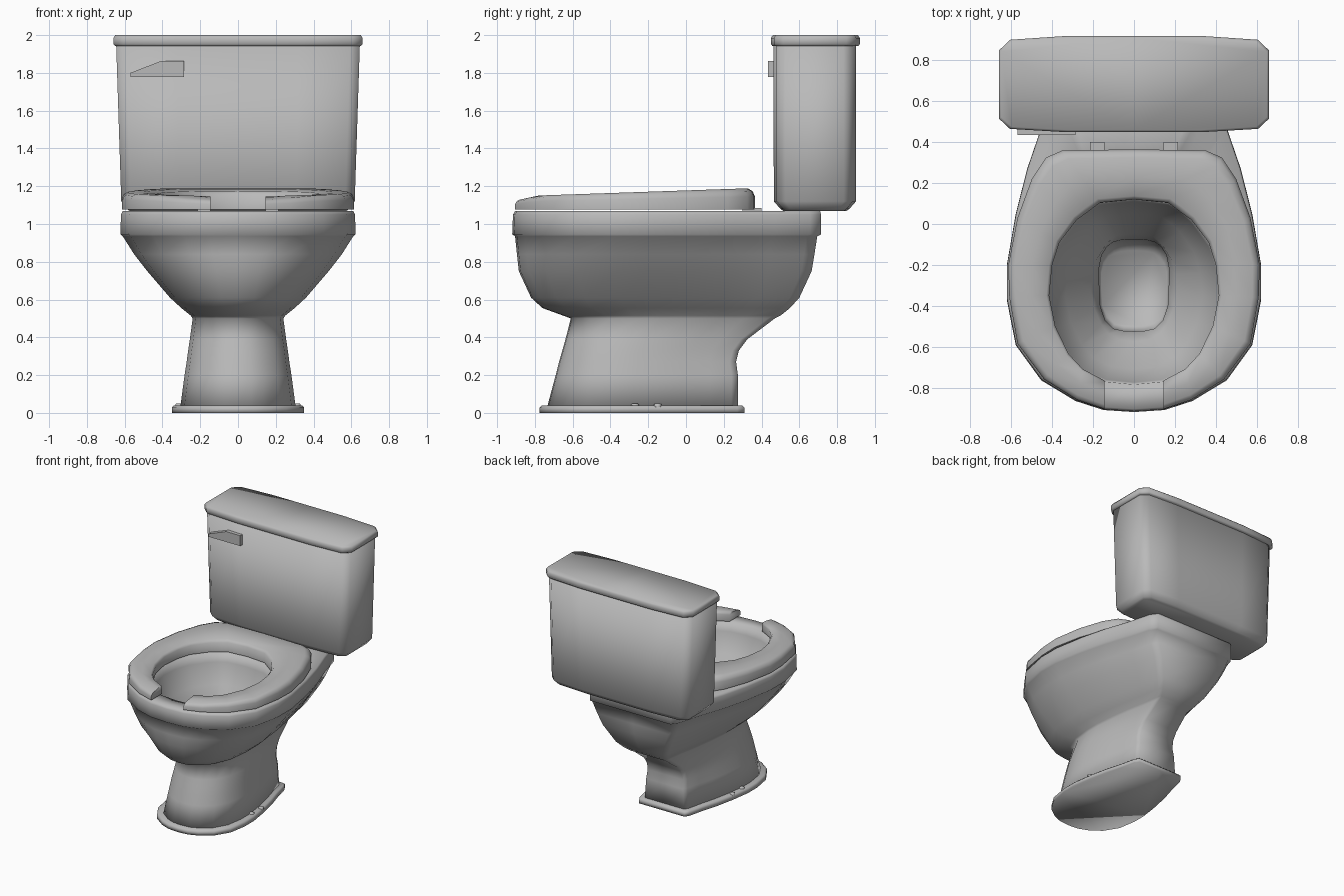
import bpy, bmesh, math

# normalised half outlines (x, y), front to back
BOWL = [(0, 0), (.24, .006), (.46, .033), (.73, .095), (.93, .2), (1, .335), (1, .44),
        (.93, .593), (.84, .728), (.73, .85), (.645, .965), (.58, 1), (0, 1)]
HOLE = [(0, 0), (.33, .015), (.6, .075), (.76, .16), (.92, .3), (1, .47), (.97, .62),
        (.88, .75), (.67, .885), (.54, .94), (.4, .98), (.2, .99), (0, 1)]
DRAIN = [(0, 0), (.3, .005), (.6, .03), (.83, .12), (.97, .27), (1, .5), (1, .7),
         (.93, .83), (.78, .92), (.6, .97), (.4, .99), (.2, 1), (0, 1)]
TANK = [(0, 0), (.5, 0), (.92, .035), (1, .14), (1, .85), (.92, .96), (.5, 1), (0, 1)]

# glazed grey
GREY = bpy.data.materials.new("glaze")
GREY.diffuse_color = (.49, .49, .49, 1)


def ring(half, z, front, back, hw):
    """Full mirrored loop scaled to a front, back and half width."""
    right = [(u * hw, front + v * (back - front), z) for u, v in half]
    return right + [(-x, y, z) for x, y, z in right[-2:0:-1]]


def finish(obj, angle):
    bpy.ops.object.select_all(action='DESELECT')
    bpy.context.view_layer.objects.active = obj
    obj.select_set(True)
    bpy.ops.object.shade_smooth_by_angle(angle=math.radians(angle))


def loft(name, rings, angle=80):
    """Closed rings skinned together with both ends capped."""
    bm = bmesh.new()
    loops = [[bm.verts.new(p) for p in r] for r in rings]
    n = len(loops[0])
    for a, b in zip(loops, loops[1:]):
        for i in range(n):
            j = (i + 1) % n
            bm.faces.new((a[i], a[j], b[j], b[i]))
    bm.faces.new(loops[0][::-1])
    bm.faces.new(loops[-1])
    bmesh.ops.recalc_face_normals(bm, faces=bm.faces[:])
    mesh = bpy.data.meshes.new(name)
    bm.to_mesh(mesh)
    bm.free()
    mesh.materials.append(GREY)
    obj = bpy.data.objects.new(name, mesh)
    bpy.context.collection.objects.link(obj)
    finish(obj, angle)
    return obj


def prism(name, profile, y0, y1):
    """An xz profile extruded along y."""
    return loft(name, [[(x, y, z) for x, z in profile] for y in (y0, y1)], 30)


# foot flange
loft("foot_flange", [ring(BOWL, *s) for s in (
    (0, -.775, .31, .35), (.028, -.775, .31, .35), (.04, -.762, .298, .338))], 180)

# pedestal, bowl, rim and basin in one skin
outer = [(.02, -.738, .275, .307), (.2, -.69, .275, .283), (.27, -.672, .265, .272),
         (.33, -.655, .28, .264), (.39, -.638, .325, .255), (.5, -.61, .47, .24),
         (.515, -.65, .5, .25), (.555, -.76, .55, .3), (.61, -.82, .6, .36),
         (.75, -.885, .665, .48), (.84, -.895, .68, .55), (.935, -.905, .695, .61),
         (.945, -.92, .715, .622), (1.05, -.916, .715, .62), (1.068, -.905, .71, .61)]
inner = [(1.068, -.785, .12, .43), (1.0, -.775, .11, .415), (.85, -.71, .05, .335),
         (.7, -.575, -.045, .21)]
drain = [(.63, -.525, -.075, .17), (.52, -.525, -.08, .172), (.45, -.5, -.13, .16)]
loft("bowl", [ring(BOWL, *s) for s in outer] + [ring(HOLE, *s) for s in inner]
     + [ring(DRAIN, *s) for s in drain], 180)

# floor bolts
for x in (-.312, .312):
    for y in (-.27, -.15):
        loft("floor_bolt", [[(x + r * math.cos(a * math.pi / 4), y + r * math.sin(a * math.pi / 4), z)
                             for a in range(8)] for r, z in ((.02, .03), (.02, .045), (.013, .05))])

# open-front seat: outer and inner edge of each cross-section, right half
SEAT = [(.145, -.905, .145, -.765), (.28, -.86, .25, -.71), (.44, -.76, .32, -.635),
        (.57, -.585, .385, -.5), (.61, -.36, .415, -.35), (.615, -.2, .4, -.2),
        (.57, .03, .365, -.09), (.5, .22, .28, .02), (.43, .325, .225, .06),
        (.35, .36, .165, .105), (0, .365, 0, .12)]
SECTION = [(0, 0), (0, .6), (.05, .87), (.16, 1), (.55, 1), (.93, .93), (1, .75), (1, 0)]


def seat_ring(ox, oy, ix, iy):
    pts = []
    for t, h in SECTION:
        x, y = ox + t * (ix - ox), oy + t * (iy - oy)
        top = .042 + .026 * min(1, (y + .92) / .14) + .043 * min(1, (y + .92) / 1.25)
        pts.append((x, y, 1.078 + h * top))
    return pts


path = SEAT + [(-a, b, -c, d) for a, b, c, d in SEAT[-2::-1]]
loft("seat", [seat_ring(*p) for p in path])

# seat hinges
for x in (-.18, .18):
    prism("seat_hinge", [(x - .035, 1.06), (x + .035, 1.06),
                         (x + .035, 1.085), (x - .035, 1.085)], .3, .4)

# tank and lid
loft("tank", [ring(TANK, *s) for s in (
    (1.07, .515, .85, .575), (1.08, .5, .865, .59), (1.12, .465, .9, .618),
    (1.95, .463, .9, .645))], 180)
loft("tank_lid", [ring(TANK, *s) for s in (
    (1.942, .458, .912, .65), (1.952, .449, .92, .66), (1.985, .449, .92, .66),
    (2.0, .46, .91, .65))], 180)

# flush handle
prism("flush_handle", [(-.57, 1.778), (-.57, 1.8), (-.41, 1.862),
                       (-.285, 1.862), (-.285, 1.778)], .435, .49)
